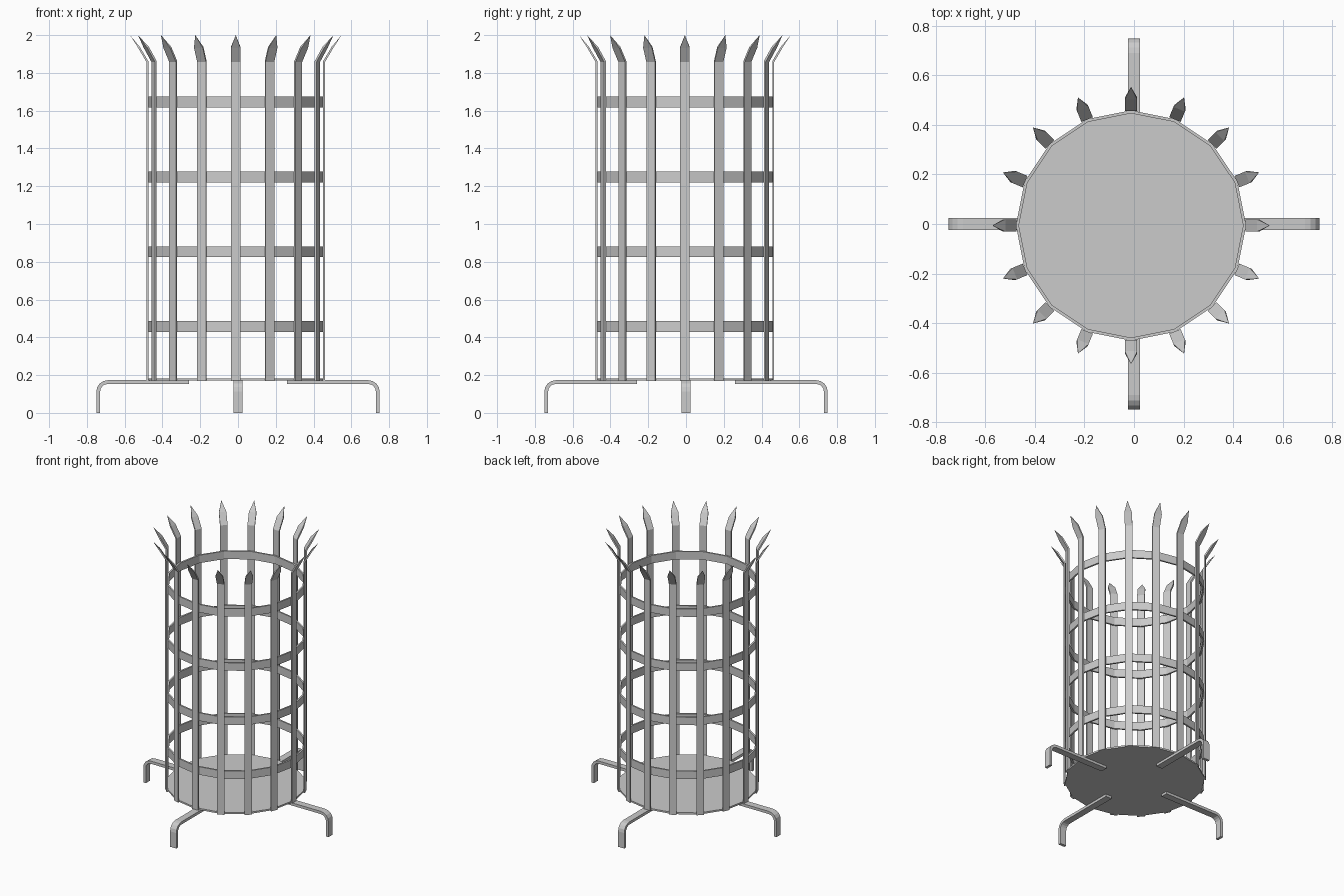
import bpy, bmesh
from math import sin, cos, pi, radians
from mathutils import Matrix

if "Cube" in bpy.data.objects:
    bpy.data.objects.remove(bpy.data.objects["Cube"])

CX, CY = -0.012, -0.006   # basket axis
N = 16                    # bars and ring sides
R = 0.465                 # ring outer radius


def finish(name, bm, matrix=None):
    bmesh.ops.recalc_face_normals(bm, faces=bm.faces)
    mesh = bpy.data.meshes.new(name)
    bm.to_mesh(mesh)
    bm.free()
    obj = bpy.data.objects.new(name, mesh)
    if matrix:
        obj.matrix_world = matrix
    bpy.context.collection.objects.link(obj)
    return obj


def skin(bm, sections, cap_end=True):
    """Join quad sections into a bar, returning the last loop."""
    loops = [[bm.verts.new(p) for p in s] for s in sections]
    bm.faces.new(loops[0])
    for a, b in zip(loops, loops[1:]):
        for i in range(4):
            j = (i + 1) % 4
            bm.faces.new((a[i], a[j], b[j], b[i]))
    if cap_end:
        bm.faces.new(loops[-1])
    return loops[-1]


def ring(name, z0, z1, r_in, r_out):
    bm = bmesh.new()
    loops = []
    for k in range(N):
        a = 2 * pi * k / N
        loops.append([bm.verts.new((r * cos(a), r * sin(a), z))
                      for r, z in ((r_in, z0), (r_out, z0), (r_out, z1), (r_in, z1))])
    for k in range(N):
        a, b = loops[k], loops[(k + 1) % N]
        for i in range(4):
            j = (i + 1) % 4
            bm.faces.new((a[i], a[j], b[j], b[i]))
    finish(name, bm, Matrix.Translation((CX, CY, 0)))


def bar(name, angle):
    w = 0.025
    bm = bmesh.new()
    # (inner r, inner z, outer r, outer z) up the bar to the shoulder
    path = [(0.463, 0.17, 0.473, 0.17),
            (0.463, 1.862, 0.473, 1.858),
            (0.508, 1.938, 0.517, 1.933)]
    secs = [[(ri, -w, zi), (ro, -w, zo), (ro, w, zo), (ri, w, zi)]
            for ri, zi, ro, zo in path]
    last = skin(bm, secs, cap_end=False)
    # pointed spike
    tip = bm.verts.new((0.56, 0, 2.0))
    for i in range(4):
        bm.faces.new((last[i], last[(i + 1) % 4], tip))
    finish(name, bm, Matrix.Translation((CX, CY, 0)) @ Matrix.Rotation(angle, 4, 'Z'))


def leg(name, angle):
    w, t, ro, x1, z1 = 0.025, 0.02, 0.06, 0.75, 0.173
    pairs = [((0.26, z1), (0.26, z1 - t))]
    # rounded bend
    for k in range(5):
        a = radians(90 - 22.5 * k)
        c, s = cos(a), sin(a)
        pairs.append(((x1 - ro + ro * c, z1 - ro + ro * s),
                      (x1 - ro + (ro - t) * c, z1 - ro + (ro - t) * s)))
    pairs.append(((x1, 0), (x1 - t, 0)))
    bm = bmesh.new()
    skin(bm, [[(o[0], -w, o[1]), (o[0], w, o[1]), (i[0], w, i[1]), (i[0], -w, i[1])]
              for o, i in pairs])
    finish(name, bm, Matrix.Rotation(angle, 4, 'Z'))


# floor plate
bm = bmesh.new()
bmesh.ops.create_cone(bm, cap_ends=True, segments=N, radius1=R, radius2=R, depth=0.012)
ang = min((v.co.to_2d().angle_signed((1, 0)) for v in bm.verts), key=abs)
bmesh.ops.rotate(bm, verts=bm.verts, matrix=Matrix.Rotation(-ang, 3, 'Z'))
finish("floor_plate", bm, Matrix.Translation((CX, CY, 0.177)))

# hoops
for i, z in enumerate((0.458, 0.853, 1.25, 1.647)):
    ring(f"hoop_{i + 1}", z - 0.029, z + 0.029, R - 0.012, R)

# upright bars with spikes
for i in range(N):
    bar(f"spiked_bar_{i + 1}", 2 * pi * i / N)

# legs
for i in range(4):
    leg(f"leg_{i + 1}", pi / 2 * i)
